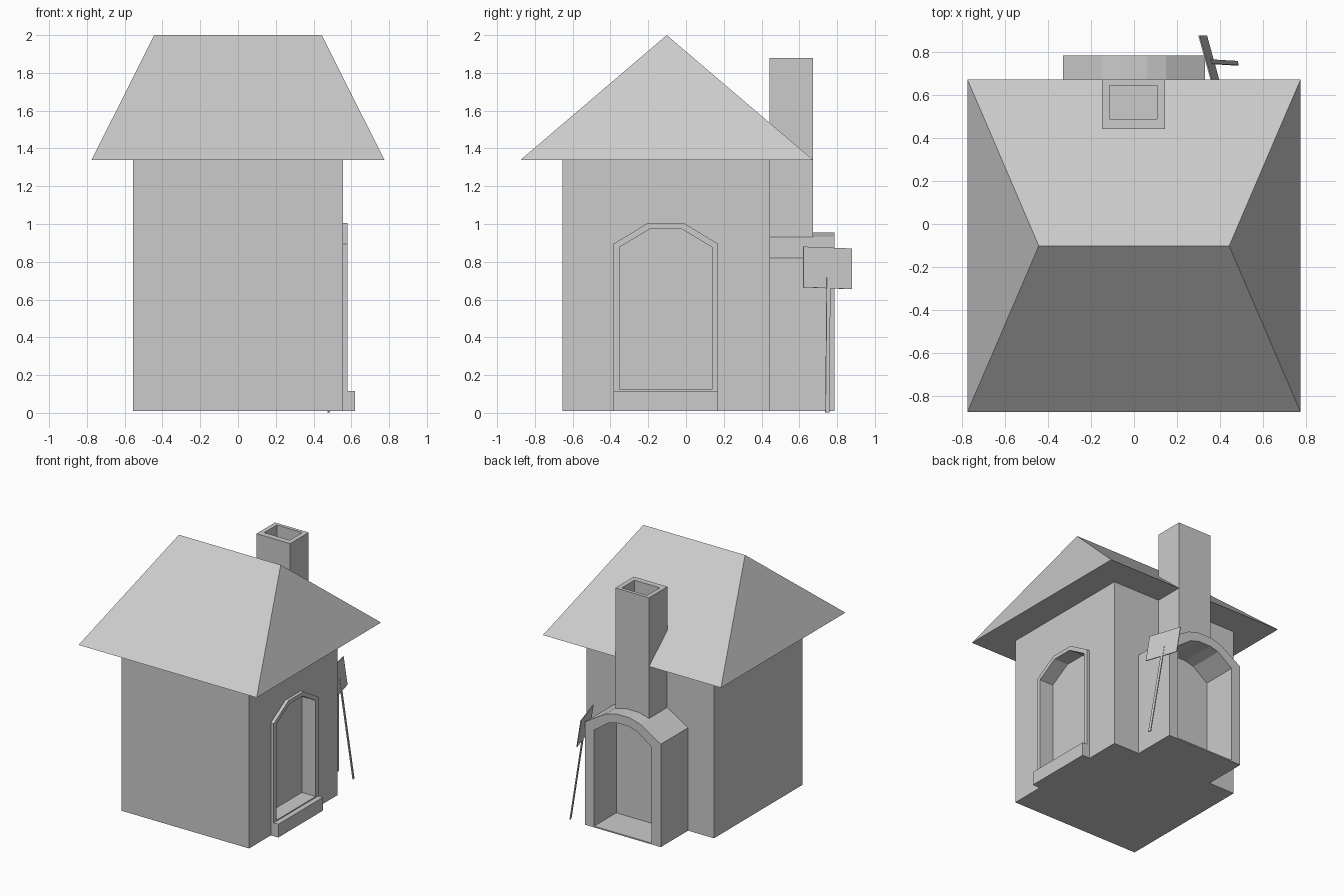
import bpy, bmesh
from mathutils import Vector

if "Cube" in bpy.data.objects:
    bpy.data.objects.remove(bpy.data.objects["Cube"])


def make(name, verts, faces):
    mesh = bpy.data.meshes.new(name)
    mesh.from_pydata([tuple(v) for v in verts], [], faces)
    bm = bmesh.new()
    bm.from_mesh(mesh)
    bmesh.ops.recalc_face_normals(bm, faces=bm.faces)
    bm.to_mesh(mesh)
    bm.free()
    ob = bpy.data.objects.new(name, mesh)
    bpy.context.collection.objects.link(ob)
    return ob


def prism(name, profile, axis, a, b):
    """Extrude a 2D profile along x (profile = y,z) or y (profile = x,z)."""
    n = len(profile)
    place = (lambda p, d: (d, p[0], p[1])) if axis == 'x' else (lambda p, d: (p[0], d, p[1]))
    verts = [place(p, d) for d in (a, b) for p in profile]
    faces = [tuple(range(n)), tuple(range(n, 2 * n))]
    faces += [(i, (i + 1) % n, n + (i + 1) % n, n + i) for i in range(n)]
    return make(name, verts, faces)


def box(name, x0, x1, y0, y1, z0, z1):
    return prism(name, [(x0, z0), (x1, z0), (x1, z1), (x0, z1)], 'y', y0, y1)


def cut(ob, cutter):
    mod = ob.modifiers.new("cut", 'BOOLEAN')
    mod.operation = 'DIFFERENCE'
    mod.solver = 'EXACT'
    mod.object = cutter
    bpy.context.view_layer.objects.active = ob
    bpy.ops.object.modifier_apply(modifier=mod.name)


def discard(ob):
    bpy.data.objects.remove(ob, do_unlink=True)


def arch(c, half, base, steps):
    """Symmetric arch profile; steps = (half width, z) from spring to top."""
    pts = [(half, base)] + list(steps)
    return [(c + w, z) for w, z in pts] + [(c - w, z) for w, z in reversed(pts)]


# House walls, doorway frame and step
walls = box("walls", -0.555, 0.555, -0.655, 0.445, 0.01, 1.34)
frame = prism("door_frame", arch(-0.107, 0.277, 0.115, [(0.277, 0.895), (0.095, 1.005)]),
              'x', 0.55, 0.58)
hole = prism("door_cutter", arch(-0.107, 0.245, 0.123, [(0.245, 0.877), (0.082, 0.975)]),
             'x', 0.46, 0.7)
for part in (walls, frame):
    cut(part, hole)
discard(hole)
box("door_step", 0.55, 0.62, -0.384, 0.17, 0.01, 0.115)

# Hipped roof
make("roof",
     [(-0.775, -0.875, 1.34), (0.775, -0.875, 1.34), (0.775, 0.672, 1.34),
      (-0.775, 0.672, 1.34), (-0.443, -0.102, 2.0), (0.443, -0.102, 2.0)],
     [(0, 1, 2, 3), (0, 1, 5, 4), (1, 2, 5), (2, 3, 4, 5), (3, 0, 4)])

# Arched oven at the back
oven = prism("oven", arch(0, 0.33, 0.01, [(0.33, 0.82), (0.15, 0.93), (0.06, 0.955)]),
             'y', 0.44, 0.785)
mouth = prism("oven_cutter", arch(0, 0.25, 0.02, [(0.25, 0.775), (0.125, 0.865), (0.05, 0.885)]),
              'y', 0.51, 0.9)
cut(oven, mouth)
discard(mouth)

# Hollow chimney
chimney = box("chimney", -0.148, 0.145, 0.442, 0.672, 0.92, 1.88)
flue = box("flue_cutter", -0.113, 0.107, 0.488, 0.645, 1.62, 2.1)
cut(chimney, flue)
discard(flue)

# Baking shovel leaning on the oven
def plate(name, corners, thick):
    ob = make(name, corners, [(0, 1, 2, 3)])
    mod = ob.modifiers.new("thickness", 'SOLIDIFY')
    mod.thickness = thick
    mod.offset = 0
    return ob


plate("shovel_blade", [(0.408, 0.62, 0.665), (0.337, 0.877, 0.655),
                       (0.302, 0.877, 0.87), (0.373, 0.62, 0.88)], 0.006)
plate("shovel_handle", [(0.484, 0.738, 0.002), (0.479, 0.758, 0.002),
                        (0.355, 0.765, 0.75), (0.360, 0.745, 0.75)], 0.008)
